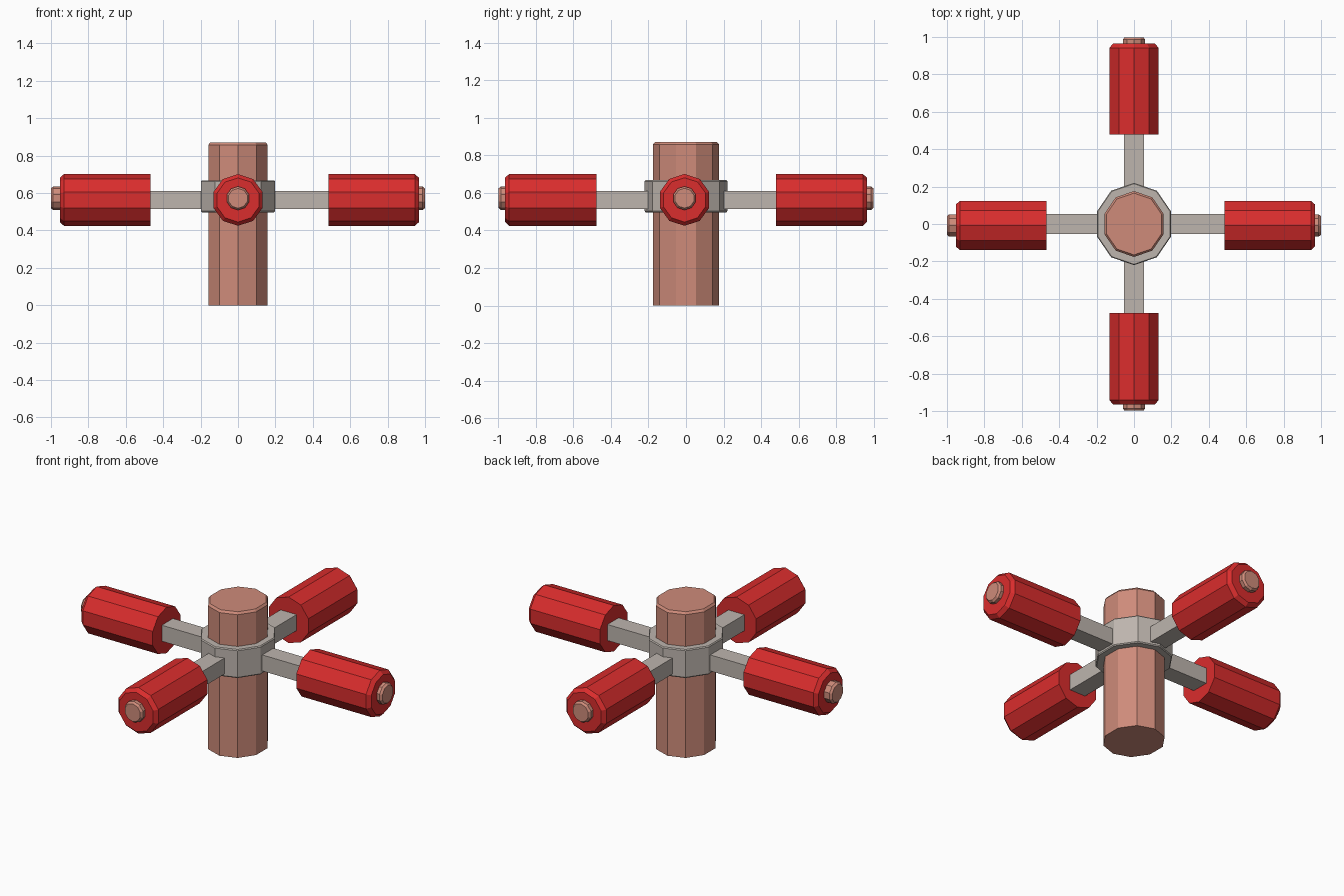
import bpy, bmesh, math
from mathutils import Matrix, Vector

if "Cube" in bpy.data.objects:
    bpy.data.objects.remove(bpy.data.objects["Cube"])


def material(name, rgb):
    m = bpy.data.materials.new(name)
    m.diffuse_color = (*rgb, 1)
    m.use_nodes = True
    m.node_tree.nodes["Principled BSDF"].inputs["Base Color"].default_value = m.diffuse_color
    return m


RED = material("red", (0.70, 0.026, 0.026))
CLAY = material("clay_brown", (0.62, 0.26, 0.195))
GREY = material("warm_grey", (0.51, 0.46, 0.42))
SIDES = 10


def finish(name, bm, mat, matrix):
    bmesh.ops.transform(bm, matrix=matrix, verts=bm.verts)
    bmesh.ops.recalc_face_normals(bm, faces=bm.faces)
    mesh = bpy.data.meshes.new(name)
    bm.to_mesh(mesh)
    bm.free()
    mesh.materials.append(mat)
    obj = bpy.data.objects.new(name, mesh)
    bpy.context.collection.objects.link(obj)


def prism(name, profile, mat, matrix):
    """Ten-sided solid along z from (radius, z) pairs, a corner on +y."""
    bm = bmesh.new()
    rings = []
    for r, z in profile:
        angles = [math.pi / 2 + math.tau * i / SIDES for i in range(SIDES)]
        rings.append([bm.verts.new((r * math.cos(a), r * math.sin(a), z)) for a in angles])
    for a, b in zip(rings, rings[1:]):
        for i in range(SIDES):
            j = (i + 1) % SIDES
            bm.faces.new((a[i], a[j], b[j], b[i]))
    bm.faces.new(rings[0][::-1])
    bm.faces.new(rings[-1])
    finish(name, bm, mat, matrix)


# Central post and the collar around it, both slightly narrower in x
squash = Matrix.Diagonal((0.945, 1, 1, 1))
prism("post", [(0.176, 0), (0.176, 0.858), (0.165, 0.871)], CLAY, squash)
prism("collar", [(0.215, 0.497), (0.22, 0.503), (0.22, 0.662), (0.215, 0.668)], GREY, squash)

# Four arms: direction, sideways offset, grip start, grip end, cap end
arms = {
    "right": ((1, 0, 0), (0, -0.008, 0), 0.484, 0.968, 0.999),
    "left": ((-1, 0, 0), (0, -0.008, 0), 0.468, 0.953, 1.0),
    "back": ((0, 1, 0), (0, 0, 0), 0.479, 0.964, 0.998),
    "front": ((0, -1, 0), (0, 0, 0), 0.477, 0.964, 0.998),
}
for side, (direction, offset, start, end, tip) in arms.items():
    out, up = Vector(direction), Vector((0, 0, 1))
    # Local z runs outward along the arm, local y points up
    turn = Matrix((up.cross(out), up, out)).transposed().to_4x4()
    shift = Matrix.Translation(offset)
    at = lambda z: shift @ Matrix.Translation((0, 0, z)) @ turn

    # Square bar
    bm = bmesh.new()
    bmesh.ops.create_cube(bm, size=1)
    length = start + 0.03 - 0.15
    bar = Matrix.Translation((0, 0, 0.15 + length / 2)) @ Matrix.Diagonal((0.106, 0.096, length, 1))
    finish(side + "_bar", bm, GREY, Matrix.Translation((0, 0, 0.562)) @ turn @ bar)

    # Grip with chamfered outer end, and a small end cap
    prism(side + "_grip", [(0.138, start), (0.138, end - 0.022), (0.118, end)], RED, at(0.563))
    prism(side + "_cap", [(0.063, end - 0.02), (0.063, tip - 0.012), (0.053, tip)], CLAY, at(0.572))
